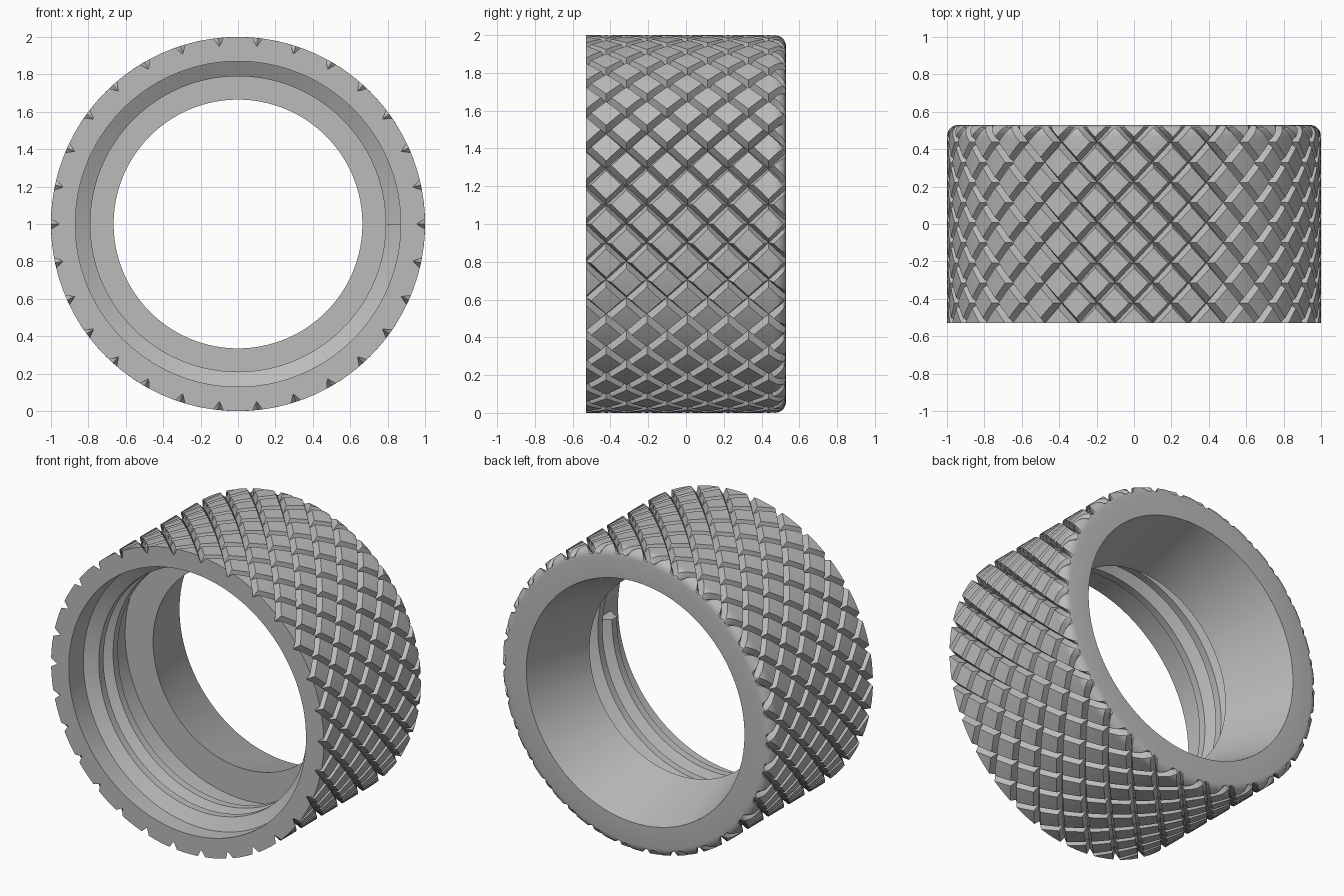
import bpy, bmesh, math

cube = bpy.data.objects.get("Cube")
if cube:
    bpy.data.objects.remove(cube, do_unlink=True)

HALF = 0.53              # half the ring's width along y
COUNT = 30               # grooves in each direction
STEP_A = math.tau / COUNT
STEP_Y = 0.215           # knurl pitch along the axis
GROOVE = 0.13            # groove half width, as a share of the pitch
DEPTH = 0.045
FILLET = 0.06
BORE, CREST = 0.87, 0.79
THROAT, MOUTH, SHELF_Y = 0.665, 0.80, 0.06

steel = bpy.data.materials.new("plain grey steel")
steel.use_nodes = True
steel.diffuse_color = (0.5, 0.5, 0.5, 1)
steel.node_tree.nodes["Principled BSDF"].inputs["Base Color"].default_value = (0.5, 0.5, 0.5, 1)


def polar(r, a, y):
    return (r * math.cos(a), y, 1 + r * math.sin(a))


def finish(bm, name):
    bmesh.ops.recalc_face_normals(bm, faces=bm.faces)
    mesh = bpy.data.meshes.new(name)
    bm.to_mesh(mesh)
    bm.free()
    obj = bpy.data.objects.new(name, mesh)
    bpy.context.collection.objects.link(obj)
    mesh.materials.append(steel)
    bpy.ops.object.select_all(action="DESELECT")
    obj.select_set(True)
    bpy.context.view_layer.objects.active = obj
    bpy.ops.object.shade_smooth_by_angle(angle=math.radians(28))
    return obj


# Unrolled diamond knurl: x is the angle, y the axis, z the groove depth
bm = bmesh.new()
pad = 1 - 2 * GROOVE
marks = [0, GROOVE, GROOVE + pad / 3, GROOVE + 2 * pad / 3, 1 - GROOVE]
N = len(marks)
grid = {}


def knurl_vert(m, n):
    if (m, n) not in grid:
        p = m // N + marks[m % N]
        q = n // N + marks[n % N]
        deep = DEPTH if m % N == 0 or n % N == 0 else 0
        grid[m, n] = bm.verts.new(((p + q) / 2 * STEP_A, (p - q) / 2 * STEP_Y - HALF, deep))
    return grid[m, n]


rows = math.ceil(4 * HALF / STEP_Y) + 1
for i in range(-2, COUNT + rows):
    for j in range(-rows, COUNT + 2):
        if not (-2 <= i + j <= 2 * COUNT and -1 <= i - j <= rows):
            continue
        for m in range(N):
            for n in range(N):
                a, b, c, d = [knurl_vert(i * N + m + s, j * N + n + t)
                              for s, t in ((0, 0), (1, 0), (1, 1), (0, 1))]
                if m in (0, N - 1) and n in (0, N - 1):
                    # groove crossings fold from the bottom to the pad corner
                    tris = ((a, b, c), (a, c, d)) if m == n else ((a, b, d), (b, c, d))
                    for tri in tris:
                        bm.faces.new(tri)
                else:
                    bm.faces.new((a, b, c, d))


def cut(co, no, trim=True):
    bmesh.ops.bisect_plane(bm, geom=bm.verts[:] + bm.edges[:] + bm.faces[:], dist=1e-6,
                           plane_co=co, plane_no=no, clear_outer=trim)


cut((0, 0, 0), (-1, 0, 0))
cut((math.tau, 0, 0), (1, 0, 0))
cut((0, -HALF, 0), (0, -1, 0))
cut((0, HALF, 0), (0, 1, 0))
for k in range(5):
    cut((0, HALF - FILLET + FILLET * math.sin(k * math.pi / 10), 0), (0, 1, 0), False)

# Roll it up and round the back edge
for v in bm.verts:
    a, y, deep = v.co
    t = min(max(y - HALF + FILLET, 0), FILLET)
    edge = 1 - FILLET + math.sqrt(FILLET ** 2 - t ** 2)
    v.co = polar(min(1 - deep, edge), a, y)
bmesh.ops.remove_doubles(bm, verts=bm.verts, dist=1e-5)


# Close the ends and bore the inside
def rim(y):
    return [e for e in bm.edges if e.is_boundary and all(abs(v.co.y - y) < 1e-4 for v in e.verts)]


def extend(edges, r, y):
    geom = bmesh.ops.extrude_edge_only(bm, edges=edges)["geom"]
    for v in geom:
        if isinstance(v, bmesh.types.BMVert):
            v.co = polar(r, math.atan2(v.co.z - 1, v.co.x), y)
    return [e for e in geom if isinstance(e, bmesh.types.BMEdge)]


front, back = rim(-HALF), rim(HALF)
extend(back, MOUTH, HALF)
for r, y in ((BORE, -HALF), (BORE, SHELF_Y), (THROAT, SHELF_Y), (MOUTH, HALF)):
    front = extend(front, r, y)
finish(bm, "knurled_ring")

# Helical thread ridge inside the front bore
bm = bmesh.new()
TURNS, SEGS, PITCH, START = 2, 96, 0.15, -0.38
section = ((BORE + 0.005, -0.074), (CREST, -0.025), (CREST, 0.025), (BORE + 0.005, 0.074))
loops = []
for k in range(TURNS * SEGS + 1):
    a = -math.tau * k / SEGS
    mid = START + PITCH * k / SEGS
    loops.append([bm.verts.new(polar(r, a, mid + y)) for r, y in section])
for one, two in zip(loops, loops[1:]):
    for s in range(4):
        t = (s + 1) % 4
        bm.faces.new((one[s], one[t], two[t], two[s]))
bm.faces.new(loops[0])
bm.faces.new(loops[-1])
finish(bm, "inner_thread")
